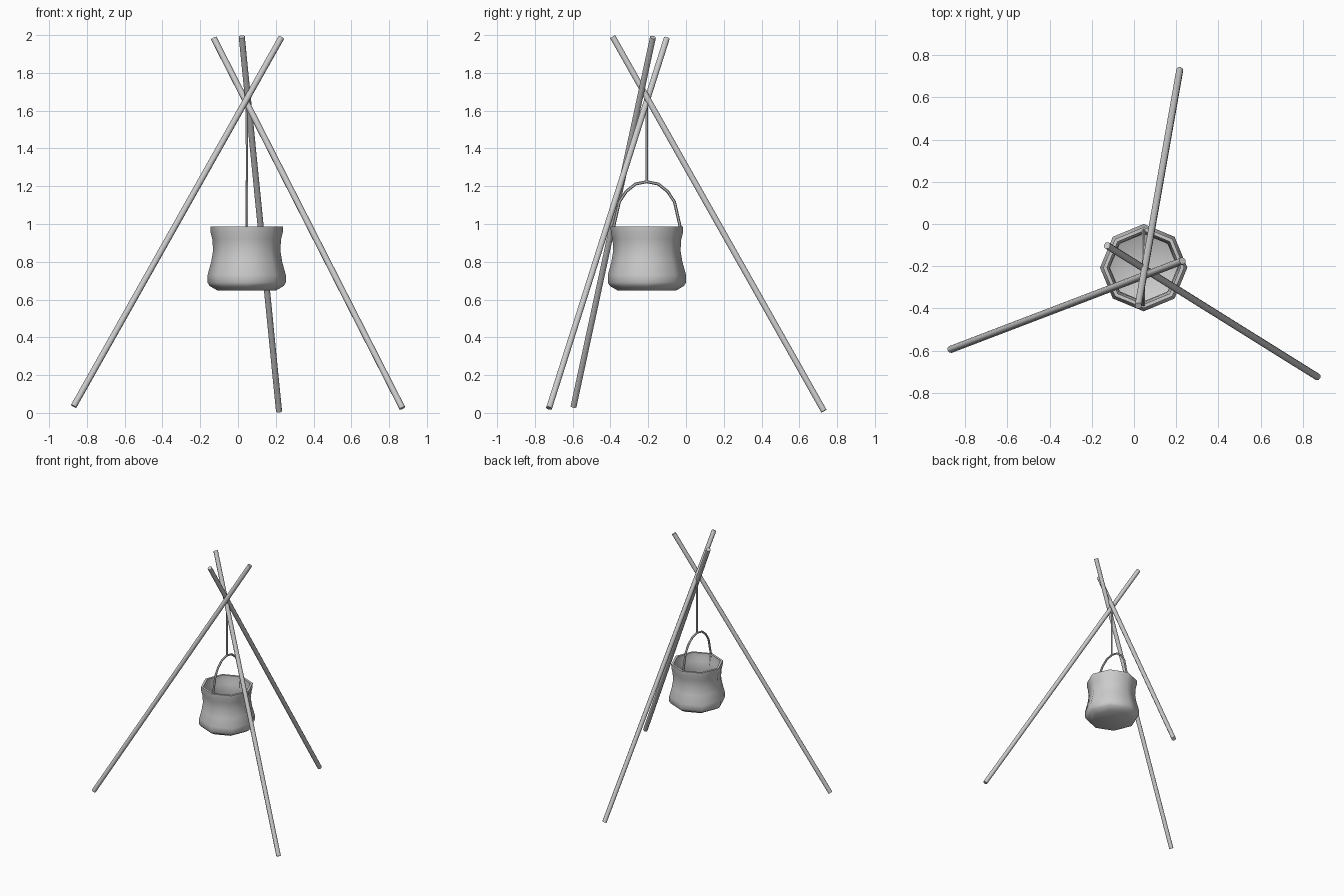
import bpy, bmesh, math
from mathutils import Vector

if "Cube" in bpy.data.objects:
    bpy.data.objects.remove(bpy.data.objects["Cube"])

CX, CY = 0.046, -0.207   # pot axis


def finish(bm, name, angle):
    bmesh.ops.recalc_face_normals(bm, faces=bm.faces)
    me = bpy.data.meshes.new(name)
    bm.to_mesh(me)
    bm.free()
    ob = bpy.data.objects.new(name, me)
    bpy.context.collection.objects.link(ob)
    bpy.ops.object.select_all(action='DESELECT')
    bpy.context.view_layer.objects.active = ob
    ob.select_set(True)
    bpy.ops.object.shade_smooth_by_angle(angle=math.radians(angle))
    return ob


def tube(name, pts, r, sides):
    """Round bar swept along a path, capped at both ends."""
    pts = [Vector(p) for p in pts]
    bm = bmesh.new()
    rings = []
    for i, p in enumerate(pts):
        t = (pts[min(i + 1, len(pts) - 1)] - pts[max(i - 1, 0)]).normalized()
        u = Vector((1, 0, 0))
        u = (u - t * u.dot(t)).normalized()
        v = t.cross(u)
        rings.append([bm.verts.new(p + r * (u * math.cos(a) + v * math.sin(a)))
                      for a in (2 * math.pi * (k + 0.5) / sides for k in range(sides))])
    for a, b in zip(rings, rings[1:]):
        for k in range(sides):
            bm.faces.new((a[k], a[(k + 1) % sides], b[(k + 1) % sides], b[k]))
    bm.faces.new(rings[0])
    bm.faces.new(rings[-1])
    return finish(bm, name, 50)


# Three crossed tripod poles
tube("left_pole", [(-0.87, -0.595, 0.035), (0.23, -0.175, 1.988)], 0.017, 8)
tube("right_pole", [(0.87, -0.725, 0.025), (-0.128, -0.102, 1.983)], 0.017, 8)
tube("back_pole", [(0.217, 0.73, 0.01), (0.02, -0.388, 1.991)], 0.017, 8)

# Pot: eight-sided turned profile, outside then inside (radius, height)
profile = [(0.155, 0.648), (0.196, 0.672), (0.207, 0.69), (0.207, 0.73),
           (0.188, 0.80), (0.178, 0.86), (0.182, 0.92), (0.191, 0.955), (0.192, 0.987),
           (0.174, 0.987), (0.173, 0.955), (0.164, 0.92), (0.160, 0.86),
           (0.170, 0.80), (0.189, 0.73), (0.189, 0.695), (0.150, 0.667)]
bm = bmesh.new()
rings = [[bm.verts.new((CX + r * math.cos(k * math.pi / 4),
                        CY + r * math.sin(k * math.pi / 4), z)) for k in range(8)]
         for r, z in profile]
for a, b in zip(rings, rings[1:]):
    for k in range(8):
        bm.faces.new((a[k], a[(k + 1) % 8], b[(k + 1) % 8], b[k]))
bm.faces.new(rings[0])
bm.faces.new(rings[-1])
finish(bm, "pot", 50)

# Bail handle, mirrored about the pot axis, ends inside the rim
half = [(0.165, 0.90), (0.176, 0.985), (0.146, 1.117), (0.11, 1.172), (0.06, 1.212)]
path = [(CX, CY - y, z) for y, z in half] + [(CX, CY, 1.224)]
path += [(CX, CY + y, z) for y, z in reversed(half)]
tube("pot_handle", path, 0.008, 6)

# Hanging rod from the pole crossing to the handle
tube("hanging_rod", [(CX + 0.002, CY, 1.222), (CX, CY, 1.66)], 0.007, 6)
